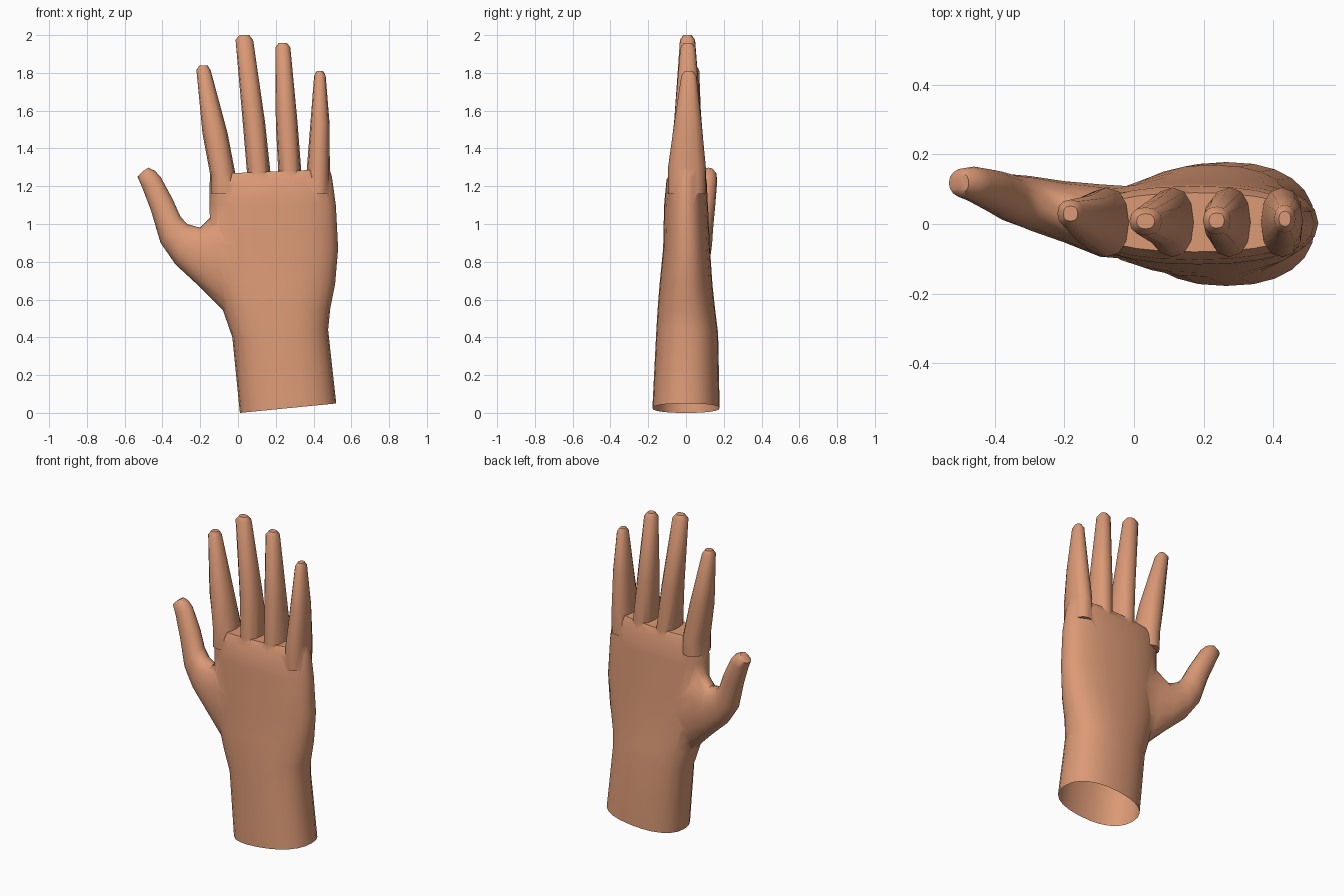
import bpy, bmesh, math
from mathutils import Vector

if "Cube" in bpy.data.objects:
    bpy.data.objects.remove(bpy.data.objects["Cube"])

skin = bpy.data.materials.new("skin")
skin.diffuse_color = (0.71, 0.32, 0.18, 1)
skin.use_nodes = True
skin.node_tree.nodes["Principled BSDF"].inputs["Base Color"].default_value = skin.diffuse_color


def loft(name, sections, sides, power=2.0):
    """Closed tube. Section: x, z of one edge, x, z of the other, y centre, y half-depth."""
    bm = bmesh.new()
    rings = []
    for x1, z1, x2, z2, yc, yh in sections:
        mid = Vector(((x1 + x2) / 2, yc, (z1 + z2) / 2))
        u = Vector(((x2 - x1) / 2, 0, (z2 - z1) / 2))
        ring = []
        for i in range(sides):
            a = 2 * math.pi * i / sides
            c, s = math.cos(a), math.sin(a)
            c = math.copysign(abs(c) ** (2 / power), c)
            s = math.copysign(abs(s) ** (2 / power), s)
            ring.append(bm.verts.new(mid + u * c + Vector((0, yh * s, 0))))
        rings.append(ring)
    for a, b in zip(rings, rings[1:]):
        for i in range(sides):
            j = (i + 1) % sides
            bm.faces.new((a[i], a[j], b[j], b[i]))
    bm.faces.new(rings[0])
    bm.faces.new(rings[-1])
    bmesh.ops.recalc_face_normals(bm, faces=bm.faces)
    me = bpy.data.meshes.new(name)
    bm.to_mesh(me)
    bm.free()
    me.materials.append(skin)
    ob = bpy.data.objects.new(name, me)
    bpy.context.collection.objects.link(ob)
    return ob


# wrist and palm
hand = loft("hand", [
    (0.01, 0.0, 0.52, 0.05, 0.0, 0.178),
    (-0.03, 0.40, 0.477, 0.44, 0.006, 0.164),
    (-0.075, 0.53, 0.488, 0.55, 0.002, 0.153),
    (-0.12, 0.68, 0.514, 0.68, 0.0, 0.14),
    (-0.148, 0.87, 0.53, 0.87, 0.003, 0.124),
    (-0.15, 1.10, 0.518, 1.10, 0.0, 0.116),
    (-0.15, 1.22, 0.497, 1.25, 0.003, 0.106),
    (-0.135, 1.265, 0.485, 1.29, 0.005, 0.085)], 24, 2.3)

# thumb, fanning out of the palm
parts = [loft("thumb", [
    (0.03, 0.50, 0.05, 1.03, 0.0, 0.105),
    (-0.075, 0.54, -0.12, 1.06, 0.01, 0.104),
    (-0.20, 0.665, -0.20, 0.98, 0.035, 0.088),
    (-0.33, 0.785, -0.27, 1.00, 0.06, 0.078),
    (-0.41, 0.90, -0.305, 1.04, 0.075, 0.068),
    (-0.46, 1.07, -0.345, 1.13, 0.095, 0.06),
    (-0.51, 1.20, -0.41, 1.25, 0.115, 0.05),
    (-0.532, 1.25, -0.44, 1.282, 0.118, 0.043),
    (-0.505, 1.278, -0.475, 1.298, 0.118, 0.025)], 16, 2.1)]

# fingers: left/right edges at base, knuckle, near the tip, then tip height
fingers = {
    "index_finger": (-0.147, -0.013, 1.26, -0.188, -0.055, 1.48, -0.22, -0.145, 1.815, 1.84, 0.03),
    "middle_finger": (0.048, 0.172, 1.27, 0.025, 0.143, 1.54, -0.013, 0.08, 1.975, 2.0, 0.008),
    "ring_finger": (0.213, 0.335, 1.28, 0.20, 0.315, 1.54, 0.198, 0.277, 1.935, 1.958, 0.01),
    "little_finger": (0.365, 0.486, 1.30, 0.383, 0.485, 1.53, 0.403, 0.464, 1.785, 1.81, 0.015),
}
for name, (l0, r0, z0, l1, r1, z1, l2, r2, z2, top, yt) in fingers.items():
    w = (r2 - l2) * 0.22
    parts.append(loft(name, [
        (l0, 1.16, r0, 1.16, 0.004, 0.098),
        (l0, z0, r0, z0, 0.005, 0.1),
        (l1, z1, r1, z1, 0.01, 0.073),
        (l2, z2, r2, z2, yt, 0.04),
        (l2 + w, top, r2 - w, top, yt, 0.022)], 12, 2.3))

# merge everything into one skin
bpy.context.view_layer.objects.active = hand
for p in parts:
    m = hand.modifiers.new("join", 'BOOLEAN')
    m.operation = 'UNION'
    m.solver = 'EXACT'
    m.object = p
    bpy.ops.object.modifier_apply(modifier=m.name)
    bpy.data.objects.remove(p)

# open the wrist end
bm = bmesh.new()
bm.from_mesh(hand.data)
end = [f for f in bm.faces if f.normal.z < -0.9 and f.calc_center_median().z < 0.06]
bmesh.ops.delete(bm, geom=end, context='FACES')
bm.to_mesh(hand.data)
bm.free()

hand.select_set(True)
bpy.ops.object.shade_smooth_by_angle(angle=math.radians(50))
